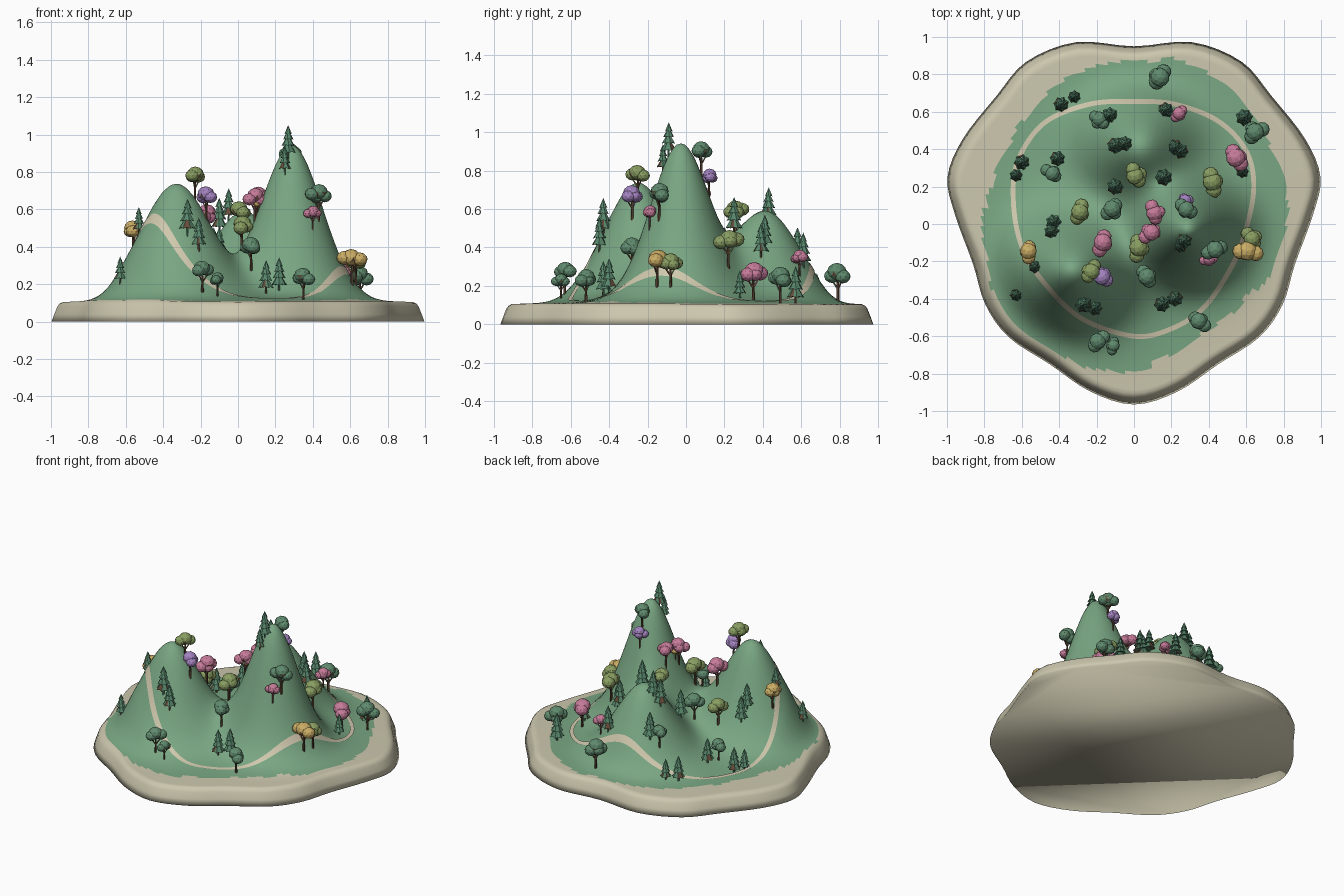
import bpy, bmesh, math, random
from mathutils import Vector, Matrix

if "Cube" in bpy.data.objects:
    bpy.data.objects.remove(bpy.data.objects["Cube"])

random.seed(4)


def material(name, rgb):
    m = bpy.data.materials.new(name)
    m.diffuse_color = (*rgb, 1)
    m.use_nodes = True
    m.node_tree.nodes["Principled BSDF"].inputs["Base Color"].default_value = m.diffuse_color
    return m


GRASS = material("grass green", (0.19, 0.38, 0.225))
SAND = material("sand", (0.60, 0.57, 0.42))
PATH = material("path cream", (0.63, 0.58, 0.42))
BARK = material("bark brown", (0.13, 0.07, 0.04))
PINE = material("pine green", (0.095, 0.235, 0.145))
LEAF = {
    "green": material("leaf green", (0.115, 0.255, 0.155)),
    "olive": material("leaf olive", (0.25, 0.34, 0.12)),
    "pink": material("blossom pink", (0.57, 0.20, 0.32)),
    "purple": material("blossom purple", (0.37, 0.23, 0.53)),
    "yellow": material("leaf amber", (0.60, 0.42, 0.13)),
}


def finish(name, bm, mats, smooth=False):
    me = bpy.data.meshes.new(name)
    bm.to_mesh(me)
    bm.free()
    for m in mats:
        me.materials.append(m)
    for p in me.polygons:
        p.use_smooth = smooth
    ob = bpy.data.objects.new(name, me)
    bpy.context.collection.objects.link(ob)
    return ob


def closed_spline(pts, steps):
    """Smooth closed loop through the points."""
    out, n = [], len(pts)
    for i in range(n):
        a, b, c, d = (Vector(pts[(i + k) % n]) for k in (-1, 0, 1, 2))
        for s in range(steps):
            t = s / steps
            out.append(0.5 * (2 * b + (c - a) * t + (2 * a - 5 * b + 4 * c - d) * t * t
                              + (3 * b - a - 3 * c + d) * t ** 3))
    return out


# hills: x, y, height, spread in x, spread in y
HILLS = [(-0.33, -0.25, 0.62, 0.27, 0.25), (0.29, -0.03, 0.815, 0.23, 0.22), (0.03, 0.415, 0.47, 0.25, 0.25)]


def ground(x, y):
    z = sum(h * math.exp(-((x - hx) / sx) ** 2 - ((y - hy) / sy) ** 2) for hx, hy, h, sx, sy in HILLS)
    # hills die out before the beach
    k = min(1, max(0, (0.90 - math.hypot(x, y)) / 0.26))
    return 0.12 - 0.017 * (x * x + y * y) + z * k * k * (3 - 2 * k)


# island: five-lobed outline, scaled rings draped over the hills
half = [(0, 0.95), (-0.31, 0.972), (-0.575, 0.868), (-0.735, 0.685), (-0.915, 0.455),
        (-0.997, 0.25), (-0.957, 0.05), (-0.86, -0.216), (-0.795, -0.43), (-0.67, -0.605),
        (-0.45, -0.75), (-0.235, -0.895), (0, -0.965)]
outline = closed_spline(half + [(-x, y) for x, y in half[-2:0:-1]], 4)
N = len(outline)
bm = bmesh.new()
rings = []
for t, z in [(1, 0), (0.985, 0.04), (0.968, 0.082), (0.957, 0.096)]:
    rings.append([bm.verts.new((p.x * t, p.y * t, z)) for p in outline])
RINGS = 46
for k in range(RINGS, 0, -1):
    t = 0.94 * k / RINGS
    rings.append([bm.verts.new((p.x * t, p.y * t, ground(p.x * t, p.y * t))) for p in outline])
jag = [random.uniform(-0.02, 0.02) for _ in range(N)]
# grass radius every 30 degrees
LAWN = [0.82, 0.83, 0.91, 0.89, 0.86, 0.77, 0.82, 0.82, 0.81, 0.78, 0.68, 0.73]
for a, b in zip(rings, rings[1:]):
    for i in range(N):
        j = (i + 1) % N
        f = bm.faces.new((a[i], b[i], b[j], a[j]))
        c = f.calc_center_median()
        q = math.degrees(math.atan2(c.y, c.x)) % 360 / 30
        s, w = int(q) % 12, q % 1
        edge = LAWN[s] * (1 - w) + LAWN[(s + 1) % 12] * w
        f.material_index = 0 if math.hypot(c.x, c.y) < edge + jag[i // 2] else 1
top = bm.verts.new((0, 0, ground(0, 0)))
for i in range(N):
    bm.faces.new((rings[-1][i], top, rings[-1][(i + 1) % N]))
bm.faces.new(rings[0]).material_index = 1
bmesh.ops.recalc_face_normals(bm, faces=bm.faces)
finish("island", bm, [GRASS, SAND], True)

# footpath: narrow ribbon draped on the ground
route = closed_spline([(0, 0.655), (0.22, 0.64), (0.45, 0.55), (0.6, 0.39), (0.64, 0.19),
                       (0.59, -0.06), (0.51, -0.25), (0.37, -0.45), (0.2, -0.56), (0, -0.6),
                       (-0.28, -0.505), (-0.48, -0.315), (-0.60, -0.12), (-0.645, 0.12),
                       (-0.62, 0.34), (-0.48, 0.54), (-0.24, 0.64)], 12)
bm = bmesh.new()
rows = []
for i, p in enumerate(route):
    d = (route[(i + 1) % len(route)] - route[i - 1]).normalized()
    row = []
    for w in (-0.013, -0.0065, 0, 0.0065, 0.013):
        x, y = p.x - d.y * w, p.y + d.x * w
        row.append(bm.verts.new((x, y, ground(x, y) + 0.005)))
    rows.append(row)
for i, a in enumerate(rows):
    b = rows[(i + 1) % len(rows)]
    for k in range(4):
        bm.faces.new((a[k], b[k], b[k + 1], a[k + 1]))
bmesh.ops.recalc_face_normals(bm, faces=bm.faces)
if sum(f.normal.z for f in bm.faces) < 0:
    bmesh.ops.reverse_faces(bm, faces=bm.faces)
finish("footpath", bm, [PATH], True)


def rod(bm, a, b, r1, r2):
    """Tapered six-sided stick from a to b."""
    a, b = Vector(a), Vector(b)
    rot = (b - a).to_track_quat('Z', 'Y').to_matrix().to_4x4()
    bmesh.ops.create_cone(bm, cap_ends=True, segments=6, radius1=r1, radius2=r2,
                          depth=(b - a).length, matrix=Matrix.Translation((a + b) / 2) @ rot)


def place(ob, x, y, size):
    ob.location = (x, y, ground(x, y))
    ob.scale = (size,) * 3
    ob.rotation_euler.z = random.uniform(0, 6.28)


def pine(x, y, size=1.0):
    bm = bmesh.new()
    rod(bm, (0, 0, -0.02), (0, 0, 0.06), 0.007, 0.005)
    bark = len(bm.faces)
    # tiers of branches with a slightly scalloped rim
    for z, r, h in [(0.03, 0.046, 0.075), (0.07, 0.039, 0.068), (0.106, 0.031, 0.06), (0.138, 0.022, 0.052)]:
        tip, hub = bm.verts.new((0, 0, z + h)), bm.verts.new((0, 0, z + 0.012))
        rim = []
        for k in range(14):
            q, out = k * math.pi / 7 + z * 20, k % 2
            rr = r * (1 if out else 0.82)
            rim.append(bm.verts.new((rr * math.cos(q), rr * math.sin(q), z + (0 if out else 0.006))))
        for k in range(14):
            bm.faces.new((rim[k], rim[(k + 1) % 14], tip))
            bm.faces.new((rim[(k + 1) % 14], rim[k], hub))
    for i, f in enumerate(bm.faces):
        f.material_index = int(i >= bark)
    place(finish("pine_tree", bm, [BARK, PINE]), x, y, size)


def round_tree(x, y, kind, size=1.0):
    bm = bmesh.new()
    rod(bm, (0, 0, -0.025), (0, 0, 0.09), 0.008, 0.006)
    for s in (-1, 1):
        rod(bm, (0, 0, 0.055), (0.03 * s, 0.008, 0.1), 0.005, 0.0035)
    bark = len(bm.faces)
    # clustered faceted crown
    for cx, cy, cz, r in [(0, 0, 0.135, 0.047), (0.032, 0.006, 0.122, 0.039), (-0.032, -0.004, 0.118, 0.038),
                          (0.004, -0.020, 0.116, 0.036)]:
        j = Vector([random.uniform(-0.006, 0.006) for _ in range(3)])
        rot = Matrix.Rotation(random.uniform(0, 6.28), 4, 'Z')
        bmesh.ops.create_icosphere(bm, subdivisions=1 if r < 0.01 else 2, radius=r, matrix=Matrix.Translation(
            Vector((cx, cy, cz)) + j) @ rot @ Matrix.Diagonal((1, 1, 0.88, 1)))
    for i, f in enumerate(bm.faces):
        f.material_index = int(i >= bark)
    place(finish(kind + "_round_tree", bm, [BARK, LEAF[kind]]), x, y, size)


# woodland: conifers, then broadleaf trees by colour
for x, y in [(-0.39, 0.64), (-0.13, 0.58), (0.17, 0.61), (0.59, 0.57), (-0.6, 0.33),
             (-0.41, 0.35), (-0.1, 0.42), (-0.05, 0.43), (0.22, 0.41),
             (0.25, 0.39), (-0.1, 0.2), (0.16, 0.25), (-0.43, 0.01), (-0.44, -0.04),
             (0.268, -0.09), (-0.27, -0.43), (-0.21, -0.45), (0.15, -0.43), (0.22, -0.40)]:
    pine(x, y, random.uniform(0.9, 1.02))
for x, y in [(-0.53, -0.23), (-0.63, -0.38), (-0.32, 0.68), (-0.63, 0.26), (0.58, 0.28), (0.25, -0.12)]:
    pine(x, y, 0.75)

WOODS = {
    "green": [(0.14, 0.79, 1.1), (0.65, 0.49, 1.05), (-0.19, 0.56, 0.85), (-0.12, 0.08, 1), (0.28, 0.08, 0.95),
              (0.43, -0.14, 1), (0.07, -0.28, 1), (0.35, -0.52, 0.95), (-0.19, -0.63, 0.95),
              (-0.11, -0.65, 0.7), (-0.44, 0.27, 0.85)],
    "olive": [(0.42, 0.22, 1.1), (0.01, 0.26, 1.0), (-0.29, 0.06, 1), (0.02, -0.13, 1.05),
              (0.63, -0.08, 0.95), (-0.23, -0.25, 0.95)],
    "pink": [(0.24, 0.59, 0.75), (0.55, 0.35, 1.1), (0.11, 0.06, 0.95), (-0.17, -0.1, 1.05),
             (0.09, -0.05, 0.95), (0.40, -0.19, 0.7)],
    "purple": [(0.27, 0.12, 0.75), (-0.17, -0.28, 0.95)],
    "yellow": [(0.61, -0.15, 1.1), (-0.56, -0.15, 0.95), (0.10, -0.03, 0.5)],
}
for kind, spots in WOODS.items():
    for x, y, s in spots:
        round_tree(x, y, kind, s)
